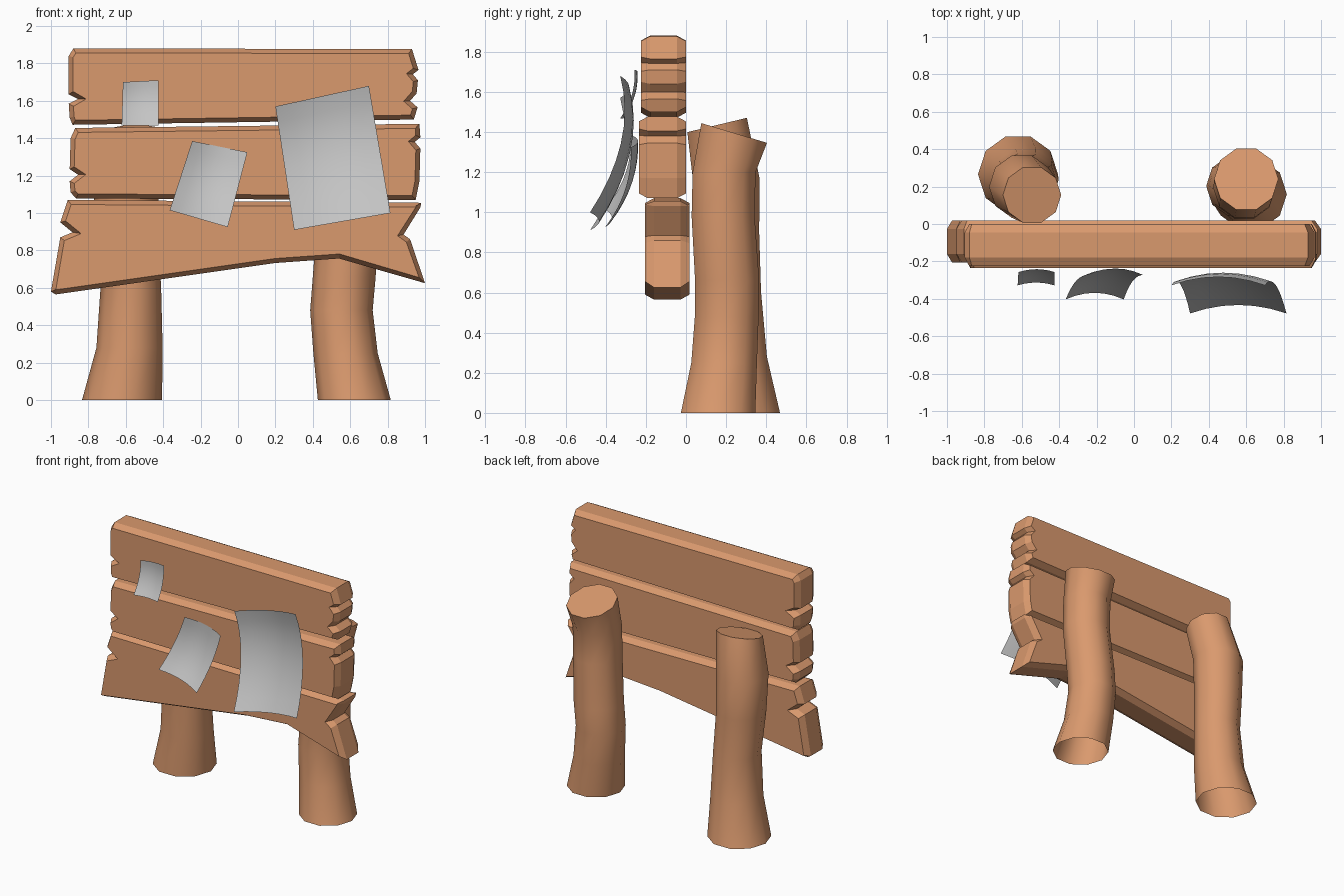
import bpy, bmesh, math
from mathutils import Vector

if "Cube" in bpy.data.objects:
    bpy.data.objects.remove(bpy.data.objects["Cube"])


def material(name, col):
    m = bpy.data.materials.new(name)
    m.diffuse_color = (*col, 1)
    m.use_nodes = True
    m.node_tree.nodes["Principled BSDF"].inputs["Base Color"].default_value = m.diffuse_color
    return m


WOOD = material("warm wood", (0.70, 0.32, 0.155))
PAPER = material("grey paper", (0.55, 0.55, 0.55))


def finish(bm, name, mat, smooth=None, recalc=True):
    if recalc:
        bmesh.ops.recalc_face_normals(bm, faces=bm.faces)
    me = bpy.data.meshes.new(name)
    bm.to_mesh(me)
    bm.free()
    me.materials.append(mat)
    ob = bpy.data.objects.new(name, me)
    bpy.context.collection.objects.link(ob)
    if smooth:
        bpy.ops.object.select_all(action='DESELECT')
        bpy.context.view_layer.objects.active = ob
        ob.select_set(True)
        bpy.ops.object.shade_smooth_by_angle(angle=math.radians(smooth))
    return ob


def bridge(bm, a, b):
    n = len(a)
    for i in range(n):
        j = (i + 1) % n
        bm.faces.new((a[i], a[j], b[j], b[i]))


def inset(pts, d):
    """Move a clockwise outline inwards by d with mitred corners."""
    out = []
    for i, p in enumerate(pts):
        p = Vector(p)
        e1 = (p - Vector(pts[i - 1])).normalized()
        e2 = (Vector(pts[(i + 1) % len(pts)]) - p).normalized()
        n1, n2 = Vector((e1.y, -e1.x)), Vector((e2.y, -e2.x))
        out.append(p + (n1 + n2) * d / max(0.5, 1 + n1.dot(n2)))
    return out


def plank(name, outline, y0, y1):
    """Splintered board: outline in x/z with chamfered front and back rims."""
    bm = bmesh.new()
    small = inset(outline, 0.024)
    rings = [[bm.verts.new((p[0], y, p[1])) for p in pts] for pts, y in
             ((small, y0), (outline, y0 + 0.045), (outline, y1 - 0.045), (small, y1))]
    for a, b in zip(rings, rings[1:]):
        bridge(bm, a, b)
    bm.faces.new(rings[0])
    bm.faces.new(rings[-1])
    finish(bm, name, WOOD)


def post(name, path, slope, sides=10):
    """Crooked log through (x, y, z, radius) rings; the last ring is cut at a slope."""
    bm = bmesh.new()
    rings = []
    for k, (x, y, z, r) in enumerate(path):
        s = slope if k == len(path) - 1 else 0
        ring = []
        for i in range(sides):
            a = 2 * math.pi * i / sides
            dy = r * math.sin(a)
            ring.append(bm.verts.new((x + r * math.cos(a), y + dy, z + s * dy)))
        rings.append(ring)
    for a, b in zip(rings, rings[1:]):
        bridge(bm, a, b)
    bm.faces.new(rings[-1])
    finish(bm, name, WOOD, 42)


def sheet(name, tl, tr, br, bl, low, side, top, nu=6, nv=8):
    """Curled paper: four x/z corners, lifting off the board at its edges."""
    tl, tr, br, bl = map(Vector, (tl, tr, br, bl))
    bm = bmesh.new()
    grid = []
    for j in range(nv + 1):
        t = j / nv
        row = []
        for i in range(nu + 1):
            u = i / nu
            p = tl.lerp(tr, u).lerp(bl.lerp(br, u), t)
            y = -0.238 - low * t ** 2.3 - side * (2 * u - 1) ** 2 - top * (1 - t) ** 4
            row.append(bm.verts.new((p.x, y, p.y)))
        grid.append(row)
    for j in range(nv):
        for i in range(nu):
            bm.faces.new((grid[j][i], grid[j + 1][i], grid[j + 1][i + 1], grid[j][i + 1]))
    finish(bm, name, PAPER, 60, recalc=False)


# Boards (outlines run clockwise from the top left)
plank("top_plank", [(-.88, 1.88), (.93, 1.877), (.965, 1.765), (.935, 1.742), (.962, 1.71),
                    (.955, 1.64), (.92, 1.60), (.96, 1.565), (.94, 1.50), (-.885, 1.472),
                    (-.90, 1.51), (-.905, 1.585), (-.855, 1.61), (-.905, 1.635),
                    (-.905, 1.84)], -.225, 0)
plank("middle_plank", [(-.87, 1.455), (.97, 1.477), (.975, 1.405), (.945, 1.38), (.975, 1.345),
                       (.97, 1.17), (.95, 1.07), (-.865, 1.078), (-.895, 1.11), (-.90, 1.17),
                       (-.855, 1.205), (-.90, 1.235), (-.895, 1.40)], -.235, 0)
plank("bottom_plank", [(-.91, 1.07), (.98, 1.055), (.975, 1.03), (.885, .885), (.92, .86),
                       (1.0, .625), (.54, .757), (.2, .733), (-.975, .565), (-1.0, .58),
                       (-.95, .87), (-.885, .897), (-.95, .95)], -.205, .018)

# Log posts behind the boards
post("left_post", [(-.62, .265, 0, .214), (-.58, .235, .28, .177), (-.573, .22, .6, .162),
                   (-.595, .205, .9, .168), (-.60, .20, 1.17, .175), (-.545, .155, 1.435, .156)], .24)
post("right_post", [(.622, .16, 0, .195), (.575, .19, .25, .172), (.553, .203, .48, .167),
                    (.568, .205, .66, .168), (.59, .185, .98, .165), (.59, .19, 1.2, .165),
                    (.60, .24, 1.395, .172)], -.3)

# Paper notices
sheet("small_paper", (-.615, 1.70), (-.425, 1.71), (-.425, 1.468), (-.622, 1.468), .075, .015, .005)
sheet("medium_paper", (-.245, 1.385), (.05, 1.325), (-.055, .925), (-.365, 1.015), .13, .035, 0)
sheet("large_paper", (.20, 1.57), (.70, 1.68), (.815, 1.0), (.30, .91), .195, .045, .045)
